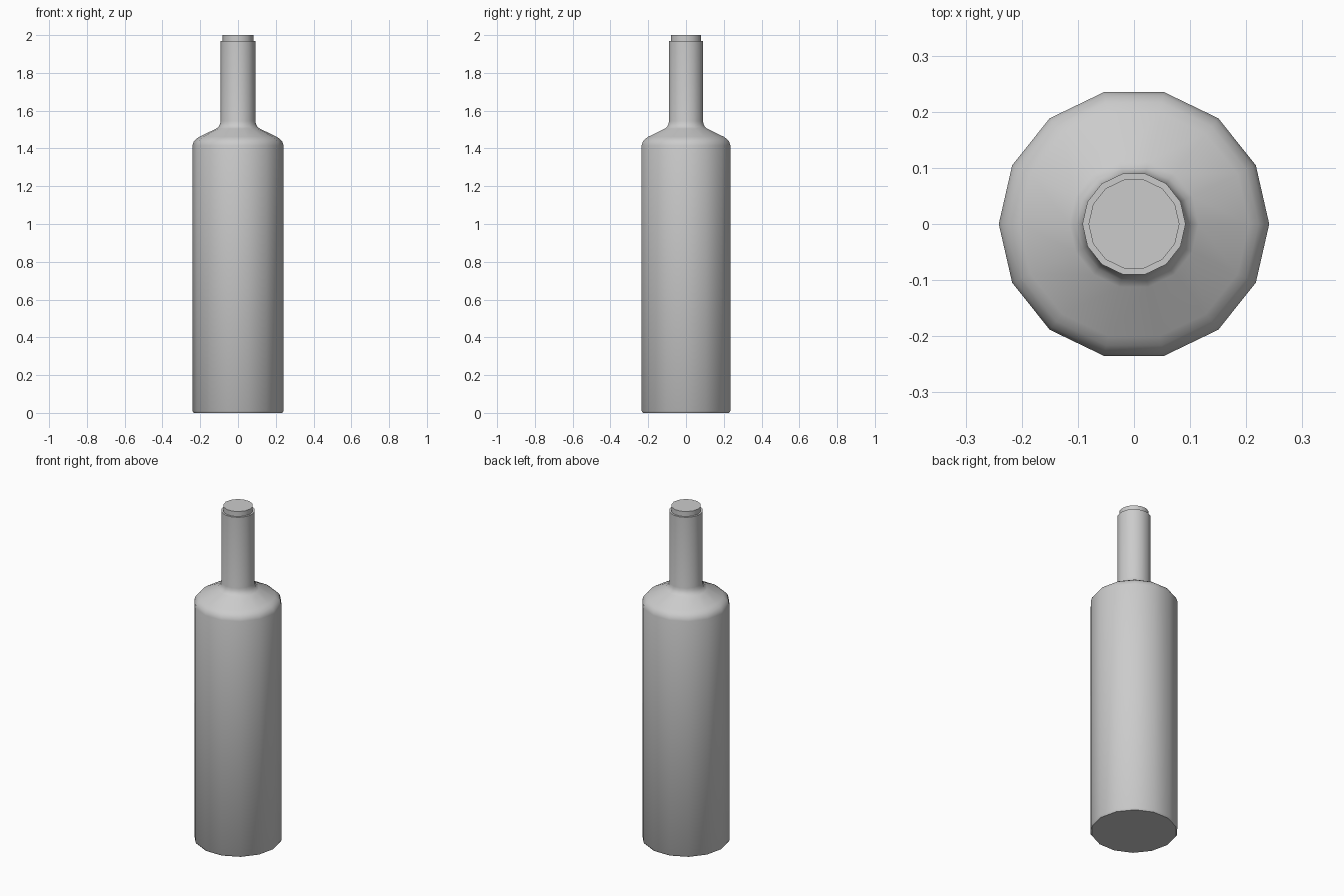
import bpy, bmesh
from math import cos, sin, pi, radians

if "Cube" in bpy.data.objects:
    bpy.data.objects.remove(bpy.data.objects["Cube"])

SIDES = 14


def lathe(name, profile):
    """Revolve (radius, height) points around z and cap both ends."""
    bm = bmesh.new()
    rings = [[bm.verts.new((r * cos(2 * pi * i / SIDES), r * sin(2 * pi * i / SIDES), z))
              for i in range(SIDES)] for r, z in profile]
    for a, b in zip(rings, rings[1:]):
        for i in range(SIDES):
            j = (i + 1) % SIDES
            bm.faces.new((a[i], a[j], b[j], b[i]))
    bm.faces.new(rings[0][::-1])
    bm.faces.new(rings[-1])
    mesh = bpy.data.meshes.new(name)
    bm.to_mesh(mesh)
    bm.free()
    obj = bpy.data.objects.new(name, mesh)
    bpy.context.collection.objects.link(obj)
    bpy.context.view_layer.objects.active = obj
    obj.select_set(True)
    bpy.ops.object.shade_smooth_by_angle(angle=radians(40))
    obj.select_set(False)
    return obj


# Bottle: base edge, straight body, rounded shoulder, neck
lathe("bottle", [
    (0.234, 0.0), (0.241, 0.01),
    (0.241, 1.415), (0.235, 1.435), (0.222, 1.45), (0.205, 1.462),
    (0.115, 1.505), (0.102, 1.515), (0.095, 1.53), (0.092, 1.545),
    (0.092, 1.97),
])

# Stopper set into the neck
lathe("stopper", [(0.081, 1.93), (0.081, 2.0)])
